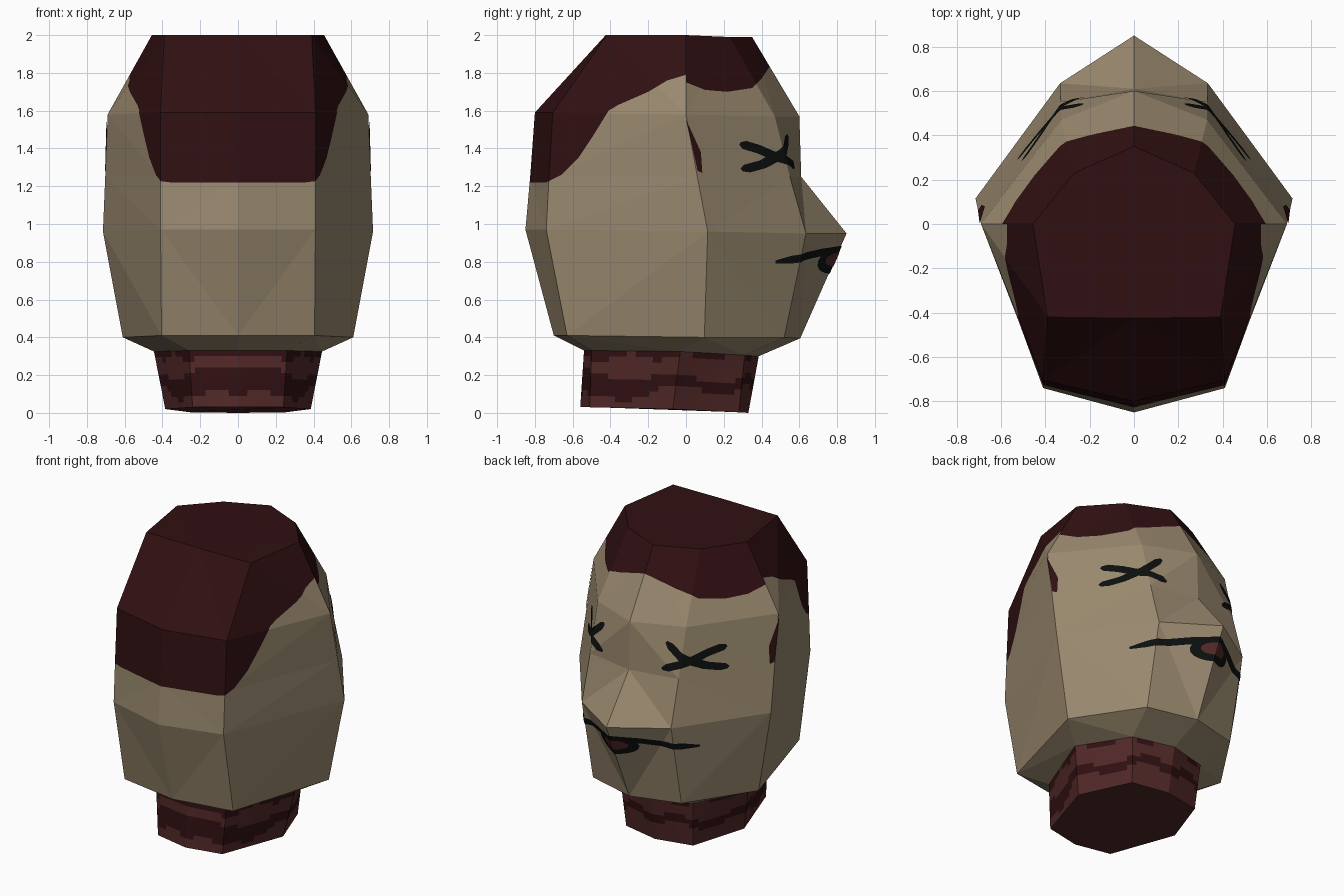
import bpy, bmesh, math
from mathutils import Vector
from mathutils.bvhtree import BVHTree

if "Cube" in bpy.data.objects:
    bpy.data.objects.remove(bpy.data.objects["Cube"])


def material(name, r, g, b):
    m = bpy.data.materials.new(name)
    m.diffuse_color = (r, g, b, 1)
    m.use_nodes = True
    m.node_tree.nodes["Principled BSDF"].inputs["Base Color"].default_value = m.diffuse_color
    return m


TAN = material("tan_skin", 0.32, 0.25, 0.157)
HAIR = material("dark_maroon", 0.030, 0.005, 0.006)
FLESH = material("raw_flesh", 0.085, 0.021, 0.021)
BLACK = material("ink_black", 0.004, 0.005, 0.005)
RED = material("mouth_red", 0.09, 0.022, 0.02)


def finish(bm, name, *mats):
    me = bpy.data.meshes.new(name)
    bm.to_mesh(me)
    ob = bpy.data.objects.new(name, me)
    bpy.context.collection.objects.link(ob)
    for m in mats:
        me.materials.append(m)
    return ob


def loft(bm, half_rings):
    """Join rings given as half outlines: back centre, ..., front centre."""
    rows = []
    for half in half_rings:
        full = half + [(-x, y, z) for x, y, z in half[-2:0:-1]]
        rows.append([bm.verts.new(p) for p in full])
    for a, b in zip(rows, rows[1:]):
        for i in range(len(a)):
            j = (i + 1) % len(a)
            bm.faces.new((a[i], a[j], b[j], b[i]))
    return rows


# Head: faceted shell, rings from crown to jaw
jaw_rim = [(0, -.54, .33), (.26, -.50, .33), (.445, -.03, .325), (.27, .31, .305), (0, .385, .30)]
head = bmesh.new()
rows = loft(head, [
    [(0, -.425, 2), (.39, -.42, 2), (.456, 0, 2), (.27, .23, 1.99), (0, .35, 1.99)],
    [(0, -.80, 1.59), (.41, -.705, 1.59), (.69, 0, 1.58), (.33, .47, 1.57), (0, .60, 1.57)],
    [(0, -.825, 1.25), (.41, -.725, 1.25), (.703, .06, 1.25), (.33, .55, 1.25), (0, .61, 1.25)],
    [(0, -.85, .97), (.41, -.74, .97), (.715, .115, .96), (.333, .635, .95), (0, .85, .95)],
    [(0, -.70, .41), (.405, -.63, .41), (.61, .097, .40), (.33, .52, .40), (0, .605, .395)],
    jaw_rim])
head.faces.new(rows[0])
bmesh.ops.triangulate(head, faces=head.faces[:])
bmesh.ops.recalc_face_normals(head, faces=head.faces[:])
tree = BVHTree.FromBMesh(head)

# Hairline: height as a function of y, cut into the shell segment by segment
hairline = [(-.95, 1.22), (-.74, 1.22), (-.66, 1.26), (-.57, 1.35), (-.49, 1.47), (-.41, 1.60),
            (-.36, 1.63), (-.2, 1.70), (-.1, 1.76), (0, 1.79), (0, 1.75), (.1, 1.71), (.22, 1.70),
            (.35, 1.72), (.40, 1.77), (.44, 1.83), (.9, 2.4)]


def cut(faces, co, no):
    geom = {e for f in faces for part in (f.verts, f.edges, [f]) for e in part}
    bmesh.ops.bisect_plane(head, geom=list(geom), plane_co=co, plane_no=no, dist=1e-5)


for y, z in hairline[1:-1]:
    cut(head.faces[:], (0, y, 0), (0, 1, 0))
segments = [(a, b) for a, b in zip(hairline, hairline[1:]) if b[0] > a[0]]
for (y0, z0), (y1, z1) in segments:
    inside = lambda f: y0 < f.calc_center_median().y < y1
    normal = Vector((0, z0 - z1, y1 - y0)).normalized()
    cut([f for f in head.faces if inside(f)], (0, y0, z0), normal)
    for f in head.faces:
        if inside(f):
            c = f.calc_center_median()
            f.material_index = int((c - Vector((0, y0, z0))).dot(normal) > 0)
finish(head, "head", TAN, HAIR)

# Neck stump: tilted cut end, wavy darker bands
neck = bmesh.new()
loft(neck, [jaw_rim,
            [(0, -.56, .03), (.24, -.51, .03), (.385, -.07, .02), (.25, .28, .003), (0, .33, 0)]])
bmesh.ops.subdivide_edges(neck, edges=neck.edges[:], cuts=9, use_grid_fill=True)
for f in neck.faces:
    c = f.calc_center_median()
    a = math.atan2(abs(c.x), -c.y)
    band = .15 + .03 * math.sin(5 * a + .6)
    width = .028 + .045 * math.exp(-a * a)
    f.material_index = int(abs(c.z - band) < width or c.z > .295 + .02 * math.sin(9 * a))
low = [e for e in neck.edges if e.is_boundary and e.verts[0].co.z < .1]
bmesh.ops.contextual_create(neck, geom=low)
bmesh.ops.recalc_face_normals(neck, faces=neck.faces[:])
neck.faces.ensure_lookup_table()
max(neck.faces, key=lambda f: len(f.verts)).material_index = 0
finish(neck, "neck", FLESH, HAIR)


# Painted details: thin patches laid on the face
def patch(bm, fn, nu, nv, lift):
    """Grid of (x, z) points from fn(u, v), dropped along y onto the head."""
    def drop(x, z):
        loc, no, _, _ = tree.ray_cast(Vector((x, 3, z)), Vector((0, -1, 0)))
        return bm.verts.new(loc + no * lift)
    g = [[drop(*fn(i / nu, j / nv)) for j in range(nv + 1)] for i in range(nu + 1)]
    for i in range(nu):
        for j in range(nv):
            f = bm.faces.new((g[i][j], g[i + 1][j], g[i + 1][j + 1], g[i][j + 1]))
            f.normal_update()
            if f.normal.y < 0:
                f.normal_flip()


def stroke(bm, points, w, lift=.005):
    """Brush stroke through (x, z) points; rounded taper at both ends."""
    def fn(u, v):
        t = u * (len(points) - 1)
        i = min(int(t), len(points) - 2)
        p, q = Vector(points[i]), Vector(points[i + 1])
        d = Vector(points[min(i + 2, len(points) - 1)]) - Vector(points[max(i - 1, 0)])
        n = Vector((-d.y, d.x)).normalized()
        r = w * min(1, .35 + 8 * min(u, 1 - u))
        return p.lerp(q, t - i) + n * r * (2 * v - 1)
    patch(bm, fn, 48, 6, lift)


def oval(bm, cz, rx, rz, lift):
    def fn(u, v):
        x = rx * (2 * u - 1)
        return x, cz + rz * math.sqrt(max(0.002, 1 - (x / rx) ** 2)) * (2 * v - 1)
    patch(bm, fn, 32, 12, lift)


for side, s in (("right", 1), ("left", -1)):
    eye = bmesh.new()
    stroke(eye, [(s * .50, 1.425), (s * .43, 1.395), (s * .36, 1.35), (s * .22, 1.30)], .024)
    stroke(eye, [(s * .52, 1.285), (s * .43, 1.315), (s * .34, 1.37), (s * .23, 1.47)], .022)
    finish(eye, side + "_cross_eye", BLACK)

    # Small drip beneath the hair at each temple
    drip = bmesh.new()
    pts = [(s * .695, .004, 1.55), (s * .695, .075, 1.38), (s * .697, .083, 1.27), (s * .704, .058, 1.28)]
    vs = []
    for x, y, z in pts:
        loc, no, _, _ = tree.ray_cast(Vector((s * 3, y, z)), Vector((-s, 0, 0)))
        vs.append(drip.verts.new(loc + no * .006))
    drip.faces.new(vs if s > 0 else vs[::-1])
    bmesh.ops.recalc_face_normals(drip, faces=drip.faces[:])
    for f in drip.faces:
        f.normal_update()
        if f.normal.x * s < 0:
            f.normal_flip()
    finish(drip, side + "_temple_drip", HAIR)

mouth = bmesh.new()
stroke(mouth, [(-.43, .80), (-.3, .825), (-.15, .85), (0, .865), (.15, .85), (.3, .825), (.43, .80)], .021)
oval(mouth, .81, .14, .07, .005)
finish(mouth, "mouth_line", BLACK)
opening = bmesh.new()
oval(opening, .815, .085, .036, .008)
finish(opening, "mouth_opening", RED)
